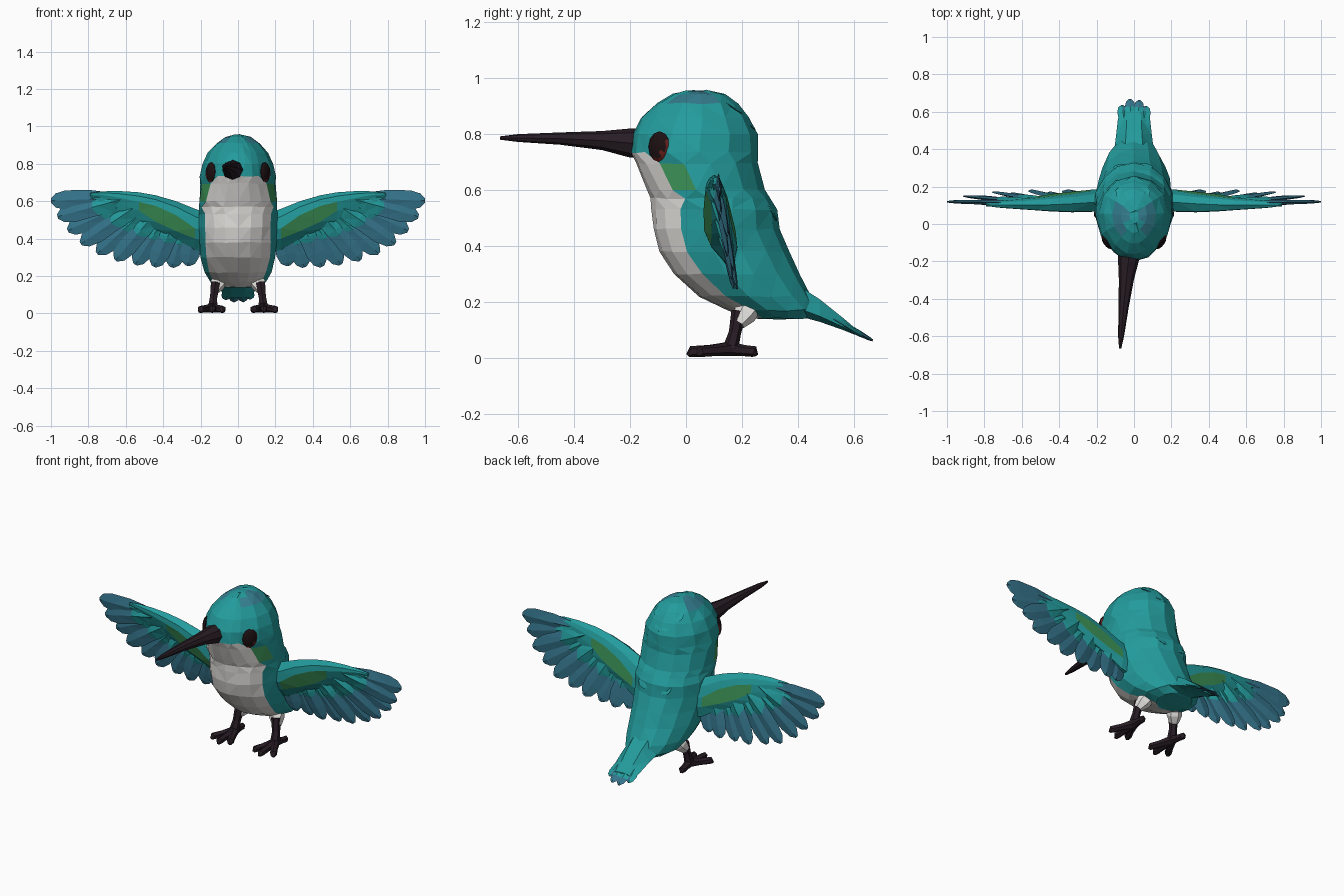
import bpy, bmesh, math, random
from mathutils import Vector as V

if "Cube" in bpy.data.objects:
    bpy.data.objects.remove(bpy.data.objects["Cube"])

random.seed(4)


def mat(name, rgb):
    m = bpy.data.materials.new(name)
    m.diffuse_color = (*rgb, 1)
    m.use_nodes = True
    m.node_tree.nodes["Principled BSDF"].inputs["Base Color"].default_value = m.diffuse_color
    return m


TEAL = mat("teal", (0.017, 0.33, 0.335))
BLUE = mat("slate_blue", (0.035, 0.175, 0.26))
CROWN = mat("crown_blue", (0.035, 0.21, 0.28))
GREEN = mat("leaf_green", (0.046, 0.29, 0.095))
WHITE = mat("off_white", (0.86, 0.84, 0.81))
DARK = mat("dark_brown", (0.021, 0.012, 0.018))
BLACK = mat("eye_black", (0.012, 0.005, 0.006))
RED = mat("eye_red", (0.13, 0.014, 0.011))


def loft(name, shells, mats, rule=None, mirror=False, jitter=0.0):
    """Skin closed rings into capped shells; rule(row, column, centre) picks the colour."""
    bm = bmesh.new()
    for rings in shells:
        rows = [[bm.verts.new(V(p) + V([random.uniform(-jitter, jitter) for _ in range(3)]))
                 for p in r] for r in rings]
        n = len(rows[0])
        faces = [(-1, -1, bm.faces.new(rows[0])), (len(rows), -1, bm.faces.new(rows[-1]))]
        for i in range(len(rows) - 1):
            for j in range(n):
                k = (j + 1) % n
                faces.append((i, j, bm.faces.new((rows[i][j], rows[i][k], rows[i + 1][k], rows[i + 1][j]))))
        if rule:
            for i, j, f in faces:
                f.material_index = rule(i, j, f.calc_center_median())
    bmesh.ops.recalc_face_normals(bm, faces=bm.faces)
    bmesh.ops.triangulate(bm, faces=bm.faces)
    me = bpy.data.meshes.new(name)
    bm.to_mesh(me)
    bm.free()
    for m in mats:
        me.materials.append(m)
    ob = bpy.data.objects.new(name, me)
    bpy.context.collection.objects.link(ob)
    if mirror:
        ob.modifiers.new("mirror", 'MIRROR').use_axis[0] = True
    return ob


def feather(base, tip, w, th, normal=(0, 1, 0)):
    """Long diamond-section blade with a narrowing tip."""
    base, tip, nor = V(base), V(tip), V(normal).normalized()
    d = tip - base
    side = d.cross(nor).normalized()
    rings = []
    for t, k in ((0, .6), (.35, .95), (.75, 1), (.92, .72), (1, .22)):
        c, s, h = base + d * t, side * w / 2 * k, nor * th * (.35 + .65 * k) * (1 - .5 * t)
        rings.append([c + s, c + h, c - s, c - h])
    return rings


def tube(pts, radii, sides=6):
    """Round limb along a path."""
    pts = [V(p) for p in pts]
    rings = []
    for i, p in enumerate(pts):
        d = (pts[min(i + 1, len(pts) - 1)] - pts[max(i - 1, 0)]).normalized()
        a = d.cross(V((1, 0, 0)) if abs(d.x) < .8 else V((0, 1, 0))).normalized()
        b = d.cross(a)
        rings.append([p + (a * math.cos(u) + b * math.sin(u)) * radii[i]
                      for u in [2 * math.pi * k / sides for k in range(sides)]])
    return rings


# Body and head: height, front y, back y, half width, y where the pale breast ends
PROFILE = [(.14, .24, .45, .095, .28), (.17, .15, .475, .15, .23), (.22, .05, .45, .182, .14),
           (.30, -.045, .405, .203, .055), (.38, -.097, .37, .21, .005), (.46, -.118, .335, .212, -.02),
           (.53, -.122, .328, .212, -.02), (.57, -.125, .30, .211, 0), (.60, -.138, .28, .21, -.05),
           (.695, -.18, .257, .207, -.095), (.735, -.197, .257, .204, -.15), (.80, -.192, .255, .192, -.14),
           (.86, -.16, .225, .163, -.11), (.91, -.105, .185, .12, -.07), (.943, -.045, .14, .07, -.03),
           (.956, .0, .08, .025, .01)]
body = []
for z, f, b, w, yb in PROFILE:
    cy, hy = (f + b) / 2, (b - f) / 2
    tb = math.acos((cy - yb) / hy)
    ts = [-tb + tb * j / 3 for j in range(7)] + [tb + (2 * math.pi - 2 * tb) * j / 10 for j in range(1, 10)]
    slim, taper = (.14 if z > .65 else 0), (.1 if z < .4 else 0)
    body.append([(w * math.sin(t) * (1 - slim * max(0, math.cos(t)) - taper * max(0, -math.cos(t))),
                  cy - hy * math.cos(t), z) for t in ts])


def body_rule(i, j, c):
    if 0 <= j < 6 and i < 10:
        return 1
    if j in (6, 15) and i == 8:                                      # cheek patch
        return 2
    if c.z > .91 and abs(c.x) > .035 and -.03 < c.y < .12:           # crown patches
        return 3
    return 0


loft("body", [body], [TEAL, WHITE, GREEN, CROWN], body_rule, jitter=.003)

# Beak, turned slightly to one side: y, x, z, half width, half height
beak = []
for y, x, z, w, h in ((-.15, -.025, .768, .059, .053), (-.20, -.03, .768, .055, .052), (-.30, -.041, .777, .04, .034),
                      (-.45, -.056, .784, .027, .022), (-.60, -.069, .786, .016, .014), (-.665, -.074, .786, .006, .006)):
    beak.append([(x + w * math.cos(k * math.pi / 4), y, z + h * math.sin(k * math.pi / 4)) for k in range(8)])
loft("beak", [beak], [DARK])

# Eyes: flattened domes with a red rear lower rim
n = V((.84, -.54, .05)).normalized()
u = n.cross(V((0, 0, 1))).normalized()
v = u.cross(n)
if u.y < 0:
    u = -u
if v.z < 0:
    v = -v
eye_c = V((.143, -.094, .755))
eye = []
for a in (-60, -25, 12, 40, 65, 85):
    r, h = math.cos(math.radians(a)), math.sin(math.radians(a))
    eye.append([eye_c + n * h * .022 + u * r * .046 * math.cos(k * math.pi / 6) + v * r * .056 * math.sin(k * math.pi / 6)
                for k in range(12)])
loft("eye", [eye], [BLACK, RED], lambda i, j, c: int(i == 2 and j in (0, 8, 9, 10, 11) or i == 3 and j == 10),
     mirror=True)


# Wings: everything follows one tilted plane
def wp(x, z, off=0):
    return V((x, .1 + (.63 - z) * .19 + off + .008 * x, z))


TIPS = [(1.0, .603), (.965, .518), (.91, .443), (.84, .373), (.753, .32), (.655, .285),
        (.55, .262), (.45, .25), (.355, .247), (.27, .255)]
flight, coverts = [], []
for i, (tx, tz) in enumerate(TIPS):
    s = i / 9
    bx, bz = .68 - .46 * s, .615 - .12 * s ** 1.3
    off = .006 * (-1) ** i
    flight.append(feather(wp(bx, bz, off), wp(tx, tz, off), .105, .016))
    if i > 0:
        q = .48 + .12 * s
        coverts.append(feather(wp(bx, bz, off), wp(bx + (tx - bx) * q, bz + (tz - bz) * q, off), .105, .028))
loft("flight_feathers", flight, [BLUE], mirror=True)
loft("covert_feathers", coverts, [TEAL], mirror=True)

# Wing arm with green panel: x, top z, panel top, panel bottom, lower z, front and back depth
arm = []
for x, zt, za, zb, zl, h, g in ((.15, .53, .44, .385, .32, .066, .04), (.23, .56, .455, .40, .34, .07, .042),
                                (.33, .60, .525, .44, .40, .06, .038), (.44, .632, .575, .49, .45, .047, .034),
                                (.53, .648, .597, .55, .50, .037, .028), (.64, .655, .62, .59, .555, .026, .022),
                                (.73, .653, .635, .62, .595, .017, .015), (.79, .645, .638, .63, .622, .008, .008)):
    zm = zt * .6 + za * .4
    arm.append([wp(x, zt), wp(x, zm, -h * .8), wp(x, za, -h), wp(x, zb, -h * .8), wp(x, zl, -.014),
                wp(x, zl, .014), wp(x, zb, g * .9), wp(x, za, g), wp(x, zm, g * .8)])
loft("wing_arm", [arm], [TEAL, GREEN], lambda i, j, c: int(1 <= i <= 3 and j in (2, 6)), mirror=True)

# Tail: y, mid height, half width, half thickness
tail = []
for y, z, w, h in ((.27, .26, .12, .08), (.40, .205, .105, .055), (.48, .168, .095, .04),
                   (.56, .122, .086, .022), (.605, .094, .073, .012)):
    tail.append([(-w, y, z - h * .5), (-w * .45, y, z + h), (w * .45, y, z + h), (w, y, z - h * .5),
                 (w * .4, y, z - h), (-w * .4, y, z - h)])
loft("tail", [tail], [TEAL])
blades = [feather((x * .7, .50, .155), (x, y, z), .058, .014, (0, .5, .85))
          for x, y, z in ((-.065, .635, .074), (-.022, .668, .062), (.028, .662, .063), (.065, .63, .077))]
loft("tail_feathers", blades, [TEAL, BLUE], lambda i, j, c: int(i >= 2 and abs(c.x) < .06))

# Ruffled tufts on the nape and back
tufts = [feather((x, y, z), (x * 1.1, y + dy, z - dz), .09, .011, (0, dz, dy))
         for x, y, z, dy, dz in ((-.05, .13, .922, .07, .05), (.04, .135, .918, .065, .045), (0, .185, .875, .062, .06),
                                 (.05, .26, .60, .065, .11), (-.06, .26, .58, .06, .10))]
loft("back_tufts", tufts, [TEAL])

# Legs, tapering toes and small pale thighs
loft("thigh", [tube([(.10, .225, .175), (.11, .21, .155), (.128, .187, .12)], [.04, .042, .024])], [WHITE], mirror=True)
feet = [tube([(.12, .19, .165), (.13, .175, .09), (.135, .16, .035)], [.028, .022, .028])]
for x, y in ((.078, .035), (.137, .006), (.206, .04), (.145, .252)):
    mx, my = (.135 + x) / 2, (.16 + y) / 2
    feet.append(tube([(.135, .16, .032), (mx, my, .026), (x * .82 + mx * .18, y * .82 + my * .18, .022), (x, y, .008)],
                     [.026, .02, .02, .007]))
loft("foot", feet, [DARK], mirror=True)
